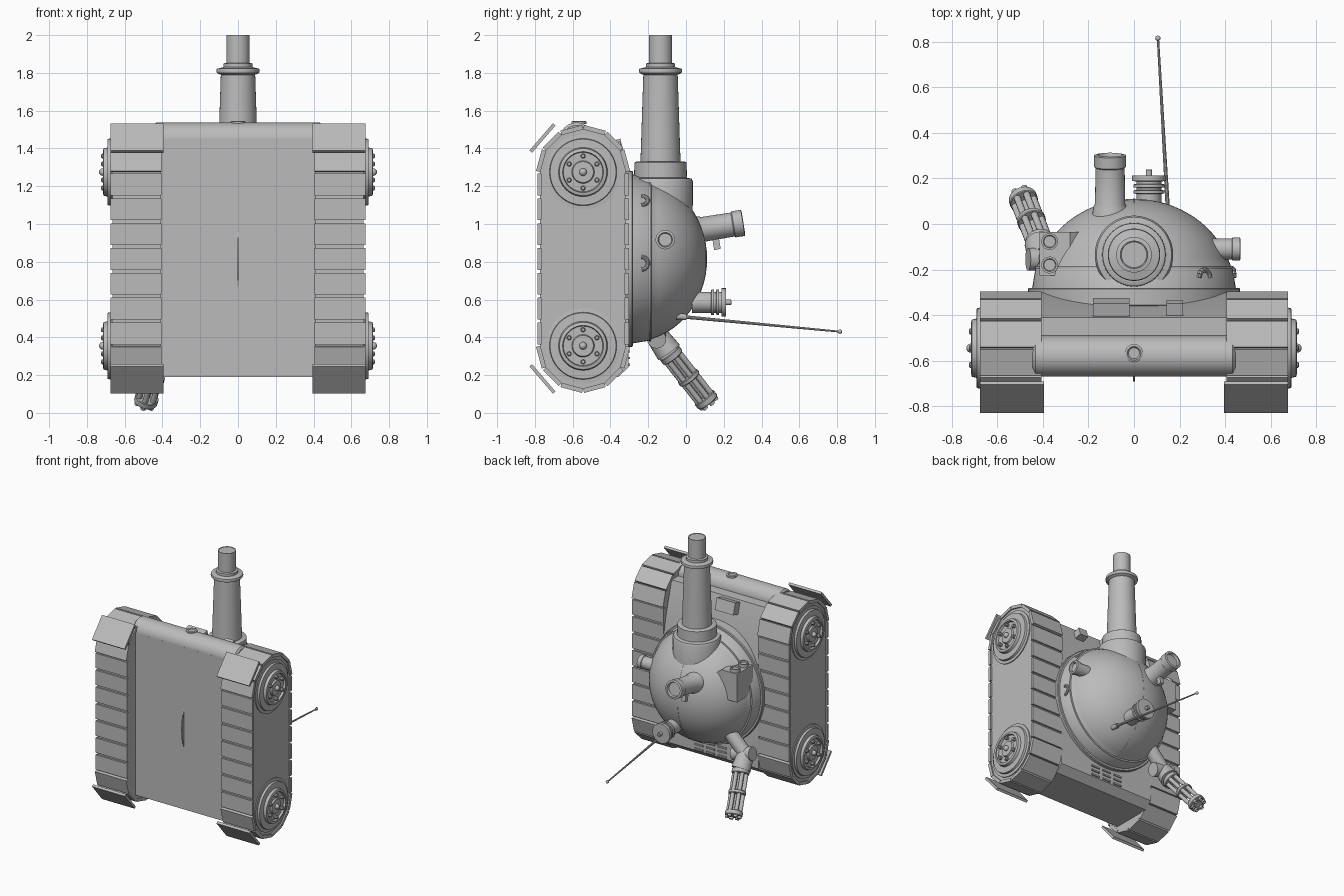
import bpy, bmesh, math
from mathutils import Vector, Matrix

cube = bpy.data.objects.get("Cube")
if cube:
    bpy.data.objects.remove(cube, do_unlink=True)

grey = bpy.data.materials.new("plain grey")
grey.use_nodes = True
GREY = (0.5, 0.5, 0.5, 1)
grey.diffuse_color = GREY
grey.node_tree.nodes["Principled BSDF"].inputs["Base Color"].default_value = GREY


def finish(name, bm, angle=35):
    bmesh.ops.recalc_face_normals(bm, faces=bm.faces)
    mesh = bpy.data.meshes.new(name)
    bm.to_mesh(mesh)
    bm.free()
    ob = bpy.data.objects.new(name, mesh)
    bpy.context.collection.objects.link(ob)
    mesh.materials.append(grey)
    bpy.ops.object.select_all(action="DESELECT")
    ob.select_set(True)
    bpy.context.view_layer.objects.active = ob
    bpy.ops.object.shade_smooth_by_angle(angle=math.radians(angle))
    return ob


def add_lathe(bm, profile, base, direction, sides=32):
    """Revolve (radius, height) points around an axis, capped at both ends."""
    turn = Vector(direction).to_track_quat("Z", "Y").to_matrix()
    rings = []
    for r, h in profile:
        rings.append([bm.verts.new(Vector(base) + turn @ Vector((
            r * math.cos(math.tau * i / sides), r * math.sin(math.tau * i / sides), h)))
            for i in range(sides)])
    for a, b in zip(rings, rings[1:]):
        for i in range(sides):
            j = (i + 1) % sides
            bm.faces.new((a[i], a[j], b[j], b[i]))
    bm.faces.new(rings[0])
    bm.faces.new(rings[-1])


def lathe(name, profile, base, direction, sides=32):
    bm = bmesh.new()
    add_lathe(bm, profile, base, direction, sides)
    return finish(name, bm)


def rod(name, a, b, r1, r2=None, sides=24):
    d = Vector(b) - Vector(a)
    return lathe(name, [(r1, 0), (r1 if r2 is None else r2, d.length)], a, d, sides)


def add_box(bm, centre, size, rot_x=0):
    m = Matrix.Translation(centre) @ Matrix.Rotation(rot_x, 4, "X") @ Matrix.Diagonal((*size, 1))
    bmesh.ops.create_cube(bm, size=1, matrix=m)


def box(name, centre, size, rot_x=0):
    bm = bmesh.new()
    add_box(bm, centre, size, rot_x)
    return finish(name, bm)


def add_prism(bm, outline, x0, x1):
    """Extrude a (y, z) outline across x."""
    ends = [[bm.verts.new((x, y, z)) for y, z in outline] for x in (x0, x1)]
    n = len(outline)
    for i in range(n):
        j = (i + 1) % n
        bm.faces.new((ends[0][i], ends[0][j], ends[1][j], ends[1][i]))
    bm.faces.new(ends[0])
    bm.faces.new(ends[1])


def ball(name, centre, scale, seg=24):
    bm = bmesh.new()
    m = Matrix.Translation(centre) @ Matrix.Diagonal((*scale, 1))
    bmesh.ops.create_uvsphere(bm, u_segments=seg, v_segments=seg // 2, radius=1, matrix=m)
    return finish(name, bm)


# Hull with sloped deck and rounded nose
bm = bmesh.new()
add_prism(bm, [(-.67, .19), (-.36, .19), (-.305, .24), (-.30, 1.05),
               (-.41, 1.45), (-.67, 1.45)], -.41, .41)
finish("hull", bm, 20)
lathe("hull_nose", [(.075, 0), (.09, .012), (.09, .878), (.075, .89)],
      (-.445, -.58, 1.447), (1, 0, 0), 40)
lathe("nose_ring", [(.04, 0), (.04, .012), (.03, .016), (.024, .008)], (0, -.567, 1.53), (0, 0, 1))
box("deck_block_wide", (-.10, -.365, 1.40), (.16, .06, .09), .27)
box("deck_block_narrow", (.178, -.37, 1.40), (.072, .06, .06), .27)
bm = bmesh.new()
for col in range(3):
    for row in range(3):
        add_box(bm, ((col - 1) * .1, -.302, .255 + row * .035), (.07, .012, .012))
finish("rear_grille", bm)

# Tracks: core, plates around the loop, wheels and guards
WY, LOW, HIGH, R = -.545, .355, 1.275, .228


def loop_outline(r, steps):
    pts = []
    for zc, start in ((HIGH, 0), (LOW, math.pi)):
        for i in range(steps + 1):
            a = start + math.pi * i / steps
            pts.append((WY + r * math.cos(a), zc + r * math.sin(a)))
    return pts


for side, label in ((1, "left"), (-1, "right")):
    bm = bmesh.new()
    add_prism(bm, loop_outline(R, 12), side * .41, side * .665)
    finish(label + "_track_core", bm, 20)

    bm = bmesh.new()
    xc = side * .54
    for i in range(7):
        z = LOW + (i + .5) * (HIGH - LOW) / 7
        for s in (-1, 1):
            add_box(bm, (xc, WY + s * (R + .003), z), (.27, .022, .115))
    for zc, start in ((HIGH, 0), (LOW, math.pi)):
        for i in range(6):
            a = start + math.pi * (i + .5) / 6
            add_box(bm, (xc, WY + math.cos(a) * (R + .002), zc + math.sin(a) * (R + .002)),
                    (.27, .024, .118), a)
    finish(label + "_track_plates", bm)

    bm = bmesh.new()
    for z, tilt in ((1.455, -1), (.18, 1)):
        add_box(bm, (side * .535, -.76, z), (.28, .018, .19), tilt * .71)
    finish(label + "_mud_guards", bm)

    for z, end in ((HIGH, "front"), (LOW, "rear")):
        bm = bmesh.new()
        out = (side, 0, 0)
        add_lathe(bm, [(.2, 0), (.2, .012), (.178, .014), (.175, .03), (.13, .032), (.125, .052),
                       (.108, .056), (.104, .04), (.06, .04), (.055, .052), (.025, .053)],
                  (side * .66, WY, z), out, 40)
        for i in range(6):
            a = math.tau * (i + .5) / 6
            add_lathe(bm, [(.013, 0), (.013, .022), (.008, .026)],
                      (side * .698, WY + .085 * math.cos(a), z + .085 * math.sin(a)), out, 8)
        finish(f"{label}_{end}_wheel", bm)
        ball(f"{label}_{end}_hub", (side * .716, WY, z), (.02, .02, .02), 16)

# Turret dome, base ring, belt and centre seam
C = Vector((0, -.29, .815))
up = (0, 1, 0)
lathe("turret_ring", [(.46, 0), (.465, .005), (.465, .075), (.46, .08)], (0, -.36, .815), up, 64)
dome = [(.45, -.01), (.432, .1)]
dome += [(.44 * math.cos(t), .40 * math.sin(t)) for t in
         [math.radians(16 + 74 * i / 16) for i in range(16)]] + [(.004, .40)]
lathe("turret_dome", dome, C, up, 64)
lathe("turret_belt", [(.43, 0), (.437, .002), (.437, .012), (.42, .014)], (0, -.197, .815), up, 64)
lathe("centre_seam", [(.402, 0), (.402, .008)], (0, 0, 0), (1, 0, 0), 64)
seam = bpy.context.object
seam.scale = (1, 1, 1.095)
seam.location = (-.004, C.y, C.z)

# Lifting hooks on the dome skirt
for k, deg in enumerate((45, -3)):
    bm = bmesh.new()
    a = math.radians(deg)
    radial = Vector((math.cos(a), 0, math.sin(a)))
    tangent = Vector((-math.sin(a), 0, math.cos(a)))
    at = C + radial * .437 + Vector((0, .055, 0))
    for i in range(8):
        t0, t1 = (math.pi * n / 8 for n in (i, i + 1))
        p, q = (at + tangent * (.034 * math.cos(t)) + Vector((0, .034 * math.sin(t), 0))
                for t in (t0, t1))
        add_lathe(bm, [(.011, 0), (.011, (q - p).length)], p, q - p, 10)
    finish(f"lifting_hook_{k + 1}", bm)

# Main cannon with mantlet and collars
lathe("cannon", [(.17, 0), (.172, .2), (.165, .215), (.14, .22), (.138, .3), (.13, .305),
                 (.106, .306), (.091, .765), (.112, .775), (.115, .785), (.112, .797), (.09, .802),
                 (.078, .805), (.078, .825), (.062, .828), (.062, .975), (.058, .975), (.056, .972)],
      (0, -.135, 1.025), (0, 0, 1), 40)

# Twin-lens sight box with sloping cheek
bm = bmesh.new()
foot = [(-.415, .86), (-.18, .86), (-.18, 1.0), (-.28, 1.08), (-.415, 1.08)]
lo, hi = ([bm.verts.new((x, y, z)) for x, z in foot] for y in (-.225, -.035))
bm.faces.new(lo)
bm.faces.new(hi)
for i in range(5):
    j = (i + 1) % 5
    bm.faces.new((lo[i], lo[j], hi[j], hi[i]))
finish("sight_box", bm)
for k, y in enumerate((-.077, -.18)):
    lathe(f"sight_lens_{k + 1}", [(.037, 0), (.037, .035), (.028, .035), (.025, .025)],
          (-.37, y, 1.07), (0, 0, 1), 24)

# Searchlight tube, side port and vent
lathe("searchlight", [(.085, 0), (.072, .08), (.066, .09), (.064, .25), (.07, .255),
                      (.07, .305), (.055, .308), (.05, .29)], (-.105, 0, .957), (0, .98, .16))
box("searchlight_bracket", (-.105, .16, .905), (.03, .035, .08), .16)
lathe("side_port", [(.046, 0), (.046, .13), (.051, .133), (.051, .165), (.038, .168), (.034, .15)],
      (.30, -.11, .917), (1, 0, 0))
lathe("vent", [(.055, 0), (.055, .1), (.068, .102), (.068, .115), (.055, .117), (.055, .127),
               (.068, .129), (.068, .142), (.055, .144), (.055, .155), (.075, .157), (.075, .18),
               (.014, .181), (.014, .205), (.01, .208)], (.066, .032, .585), up)

# Whip antenna
base, tip = Vector((.155, -.05, .512)), Vector((.105, .815, .43))
rod("antenna_socket", base, base.lerp(tip, .06), .018, .016, 12)
rod("antenna_whip", base, tip, .01, .005, 10)
ball("antenna_tip", tip, (.012, .012, .012), 12)

# Rotary gun on its arm
joint, start, end = Vector((-.405, -.155, .41)), Vector((-.41, -.09, .32)), Vector((-.493, .125, .045))
rod("gun_arm", (-.26, -.15, .56), joint, .05)
rod("gun_pivot", joint - Vector((.06, 0, -.02)), joint + Vector((.1, 0, -.02)), .05)
rod("gun_housing", joint, start, .06, .07)
axis = end - start
length = axis.length
bm = bmesh.new()
turn = axis.to_track_quat("Z", "Y")
for i in range(6):
    a = math.tau * i / 6
    offset = turn @ Vector((.044 * math.cos(a), .044 * math.sin(a), 0))
    add_lathe(bm, [(.015, 0), (.015, length), (.009, length), (.008, length - .02)],
              start + offset, axis, 12)
for f, thick in ((0, .035), (.45, .025), (.86, .035)):
    add_lathe(bm, [(.06, 0), (.063, .004), (.063, thick - .004), (.06, thick)],
              start + axis * f, axis, 24)
add_lathe(bm, [(.015, 0), (.015, length * .9)], start, axis, 12)
finish("rotary_gun_barrels", bm)
